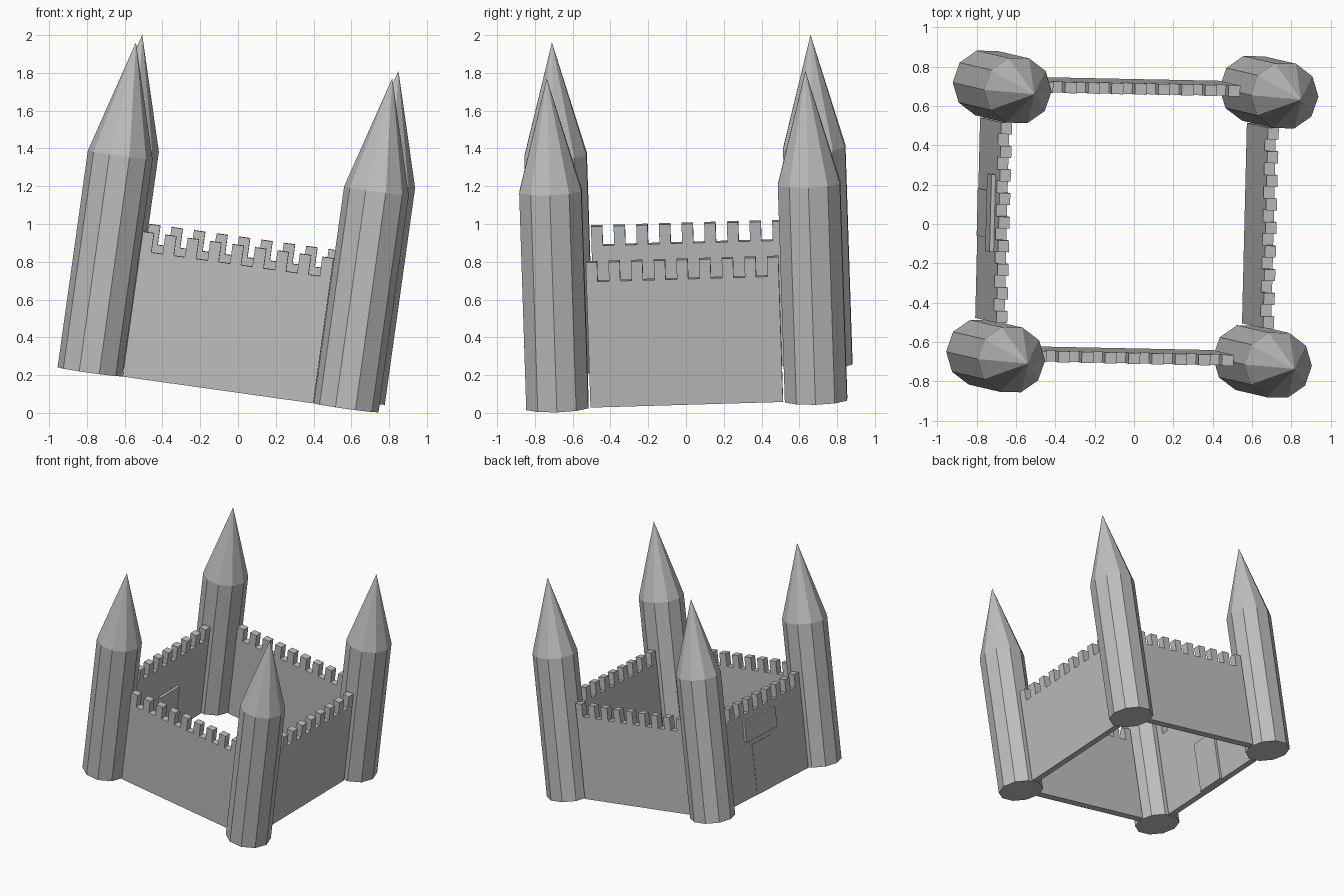
import bpy, bmesh, math
from mathutils import Matrix, Vector

if "Cube" in bpy.data.objects:
    bpy.data.objects.remove(bpy.data.objects["Cube"], do_unlink=True)

# One stone colour for everything
stone = bpy.data.materials.new("grey_stone")
stone.use_nodes = True
colour = (0.52, 0.52, 0.52, 1)
stone.diffuse_color = colour
stone.node_tree.nodes["Principled BSDF"].inputs["Base Color"].default_value = colour

# The whole castle leans: orthonormal axes plus the centre of its base
ax = Vector((0.990, -0.020, -0.139)).normalized()
az = ax.cross(Vector((0.0255, 0.999, 0.029))).normalized()
ay = az.cross(ax)
LEAN = Matrix.Translation((-0.089, 0.018, 0.142)) @ Matrix((ax, ay, az)).transposed().to_4x4()

HALF = 0.685             # tower spacing from centre
RADIUS, SIDES = 0.173, 10
SHAFT, SPIRE = 1.16, 0.602
UNIT, MERLONS = 0.06, 9  # merlon width and count per wall
FLOOR, TOP, THICK = 0.672, 0.775, 0.056


def finish(name, bm, matrix=Matrix()):
    bmesh.ops.recalc_face_normals(bm, faces=bm.faces)
    mesh = bpy.data.meshes.new(name)
    bm.to_mesh(mesh)
    bm.free()
    mesh.transform(LEAN @ matrix)
    mesh.materials.append(stone)
    obj = bpy.data.objects.new(name, mesh)
    bpy.context.collection.objects.link(obj)
    return obj


def tower(name, x, y):
    # ten-sided shaft running straight into a pointed spire
    bm = bmesh.new()
    rings = []
    for z in (0, SHAFT):
        rings.append([bm.verts.new((RADIUS * math.cos(a), RADIUS * math.sin(a), z))
                      for a in (math.tau * i / SIDES for i in range(SIDES))])
    tip = bm.verts.new((0, 0, SHAFT + SPIRE))
    low, high = rings
    bm.faces.new(low)
    for i in range(SIDES):
        j = (i + 1) % SIDES
        bm.faces.new((low[i], low[j], high[j], high[i]))
        bm.faces.new((high[i], high[j], tip))
    finish(name, bm, Matrix.Translation((x, y, 0)))


def wall(name, matrix):
    # battlement outline extruded to the wall thickness
    count = 2 * MERLONS - 1
    start = -count * UNIT / 2
    outline = [(start, 0)]
    for i in range(count):
        z = FLOOR if i % 2 else TOP
        outline += [(start + i * UNIT, z), (start + (i + 1) * UNIT, z)]
    outline.append((-start, 0))
    bm = bmesh.new()
    face = bm.faces.new([bm.verts.new((x, -THICK / 2, z)) for x, z in outline])
    new = bmesh.ops.extrude_face_region(bm, geom=[face])["geom"]
    bmesh.ops.translate(bm, vec=(0, THICK, 0),
                        verts=[v for v in new if isinstance(v, bmesh.types.BMVert)])
    finish(name, bm, matrix)


def box(name, low, high):
    low, high = Vector(low), Vector(high)
    bm = bmesh.new()
    bmesh.ops.create_cube(bm, size=1)
    bmesh.ops.scale(bm, vec=high - low, verts=bm.verts)
    bmesh.ops.translate(bm, vec=(low + high) / 2, verts=bm.verts)
    finish(name, bm)


# Corner towers
for depth, sy in (("front", -1), ("back", 1)):
    for side, sx in (("right", -1), ("left", 1)):
        tower(f"{depth}_{side}_tower", sx * HALF, sy * HALF)

# Curtain walls
for side, s in (("front", -1), ("back", 1)):
    wall(f"{side}_wall", Matrix.Translation((0, s * HALF + 0.008, 0)))
for side, s in (("right", -1), ("left", 1)):
    wall(f"{side}_wall", Matrix.Translation((s * HALF, 0, 0)) @ Matrix.Rotation(math.pi / 2, 4, "Z"))

# Gate set through the right wall, with a sign board above it
outer, inner = -HALF - THICK / 2, -HALF + THICK / 2
box("gate", (outer - 0.003, -0.09, 0), (inner + 0.02, 0.15, 0.41))
box("gate_board", (outer - 0.021, -0.155, 0.455), (outer + 0.01, 0.24, 0.615))
